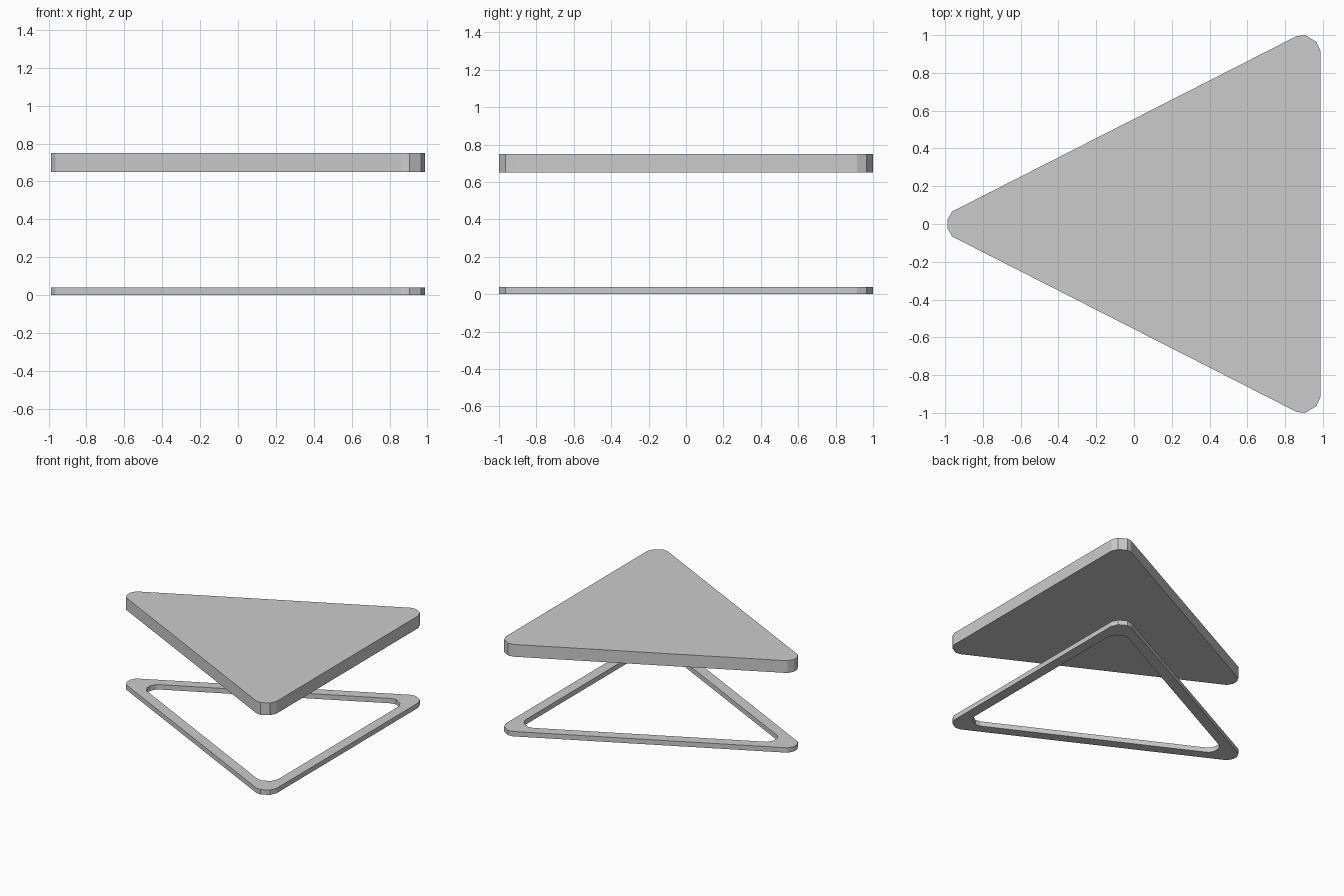
import bpy, bmesh, math

if "Cube" in bpy.data.objects:
    bpy.data.objects.remove(bpy.data.objects["Cube"])

# Half outline of the rounded triangle (mirrored over y): tip and wide corner
TIP = [(-0.988, 0.022), (-0.963, 0.066)]
CORNER = [(0.862, 0.995), (0.905, 1.0), (0.965, 0.965), (0.988, 0.915)]
EDGE_ANGLE = math.atan2(0.929, 1.825)


def outline(inset=0.0):
    """Closed outline; each rounded corner slides in along its bisector."""
    tip_shift = inset / math.sin(EDGE_ANGLE)
    half = (math.pi / 2 - EDGE_ANGLE) / 2
    cx, cy = -inset, -inset / math.tan(half)
    upper = [(x + tip_shift, y) for x, y in TIP]
    upper += [(x + cx, y + cy) for x, y in CORNER]
    return upper + [(x, -y) for x, y in reversed(upper)]


def finish(name, bm):
    bmesh.ops.recalc_face_normals(bm, faces=bm.faces)
    mesh = bpy.data.meshes.new(name)
    bm.to_mesh(mesh)
    bm.free()
    obj = bpy.data.objects.new(name, mesh)
    bpy.context.collection.objects.link(obj)
    return obj


def loop(bm, pts, z):
    return [bm.verts.new((x, y, z)) for x, y in pts]


def bridge(bm, a, b):
    n = len(a)
    for i in range(n):
        j = (i + 1) % n
        bm.faces.new((a[i], a[j], b[j], b[i]))


# Table top: solid rounded triangle slab
bm = bmesh.new()
low, high = loop(bm, outline(), 0.65), loop(bm, outline(), 0.75)
bm.faces.new(low)
bm.faces.new(high)
bridge(bm, low, high)
finish("table_top", bm)

# Base frame: open triangular ring on the floor
bm = bmesh.new()
outer, inner = outline(), outline(0.083)
rings = [loop(bm, outer, 0), loop(bm, outer, 0.04),
         loop(bm, inner, 0.04), loop(bm, inner, 0)]
for i in range(4):
    bridge(bm, rings[i], rings[(i + 1) % 4])
finish("base_frame", bm)
